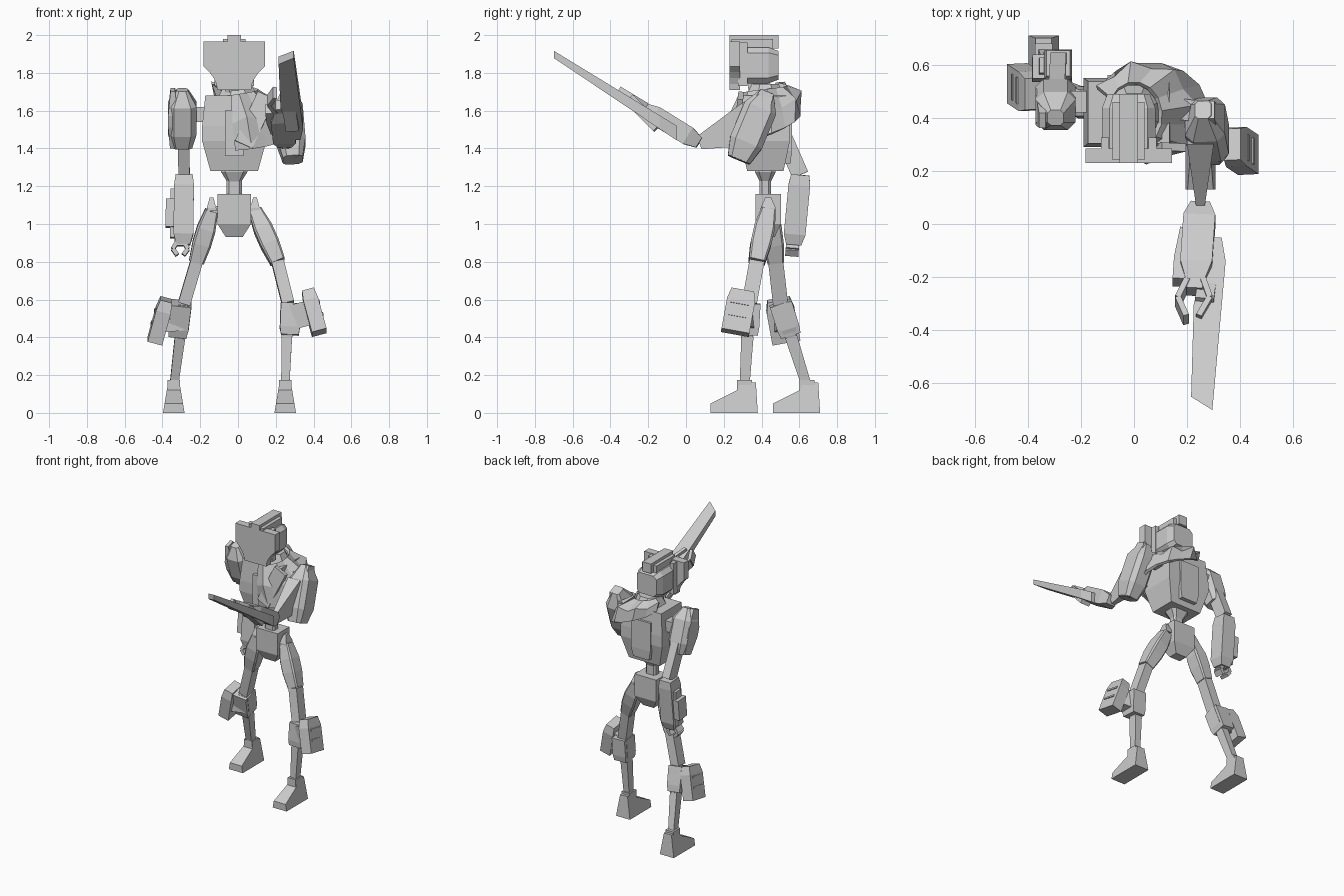
import bpy, bmesh
from math import sin, cos, radians
from mathutils import Vector

cube = bpy.data.objects.get("Cube")
if cube:
    bpy.data.objects.remove(cube, do_unlink=True)

COLOUR = (.6, .6, .6, 1)
grey = bpy.data.materials.new("plain_grey")
grey.use_nodes = True
grey.diffuse_color = COLOUR
grey.node_tree.nodes["Principled BSDF"].inputs["Base Color"].default_value = COLOUR

MIDDLE = -.02  # body centre line in x


def vec(x, y, z):
    return Vector((x, y, z))


def loft(name, rings, solid=True):
    """Skin a row of rings; an open sheet is made when solid is False."""
    bm = bmesh.new()
    rows = [[bm.verts.new(point) for point in ring] for ring in rings]
    count = len(rows[0])
    for lower, upper in zip(rows, rows[1:]):
        for i in range(count if solid else count - 1):
            j = (i + 1) % count
            bm.faces.new((lower[i], lower[j], upper[j], upper[i]))
    if solid:
        bm.faces.new(rows[0])
        bm.faces.new(rows[-1])
    bmesh.ops.recalc_face_normals(bm, faces=bm.faces[:])
    mesh = bpy.data.meshes.new(name)
    bm.to_mesh(mesh)
    bm.free()
    mesh.materials.append(grey)
    part = bpy.data.objects.new(name, mesh)
    bpy.context.collection.objects.link(part)
    return part


def limb(name, tail, head, width, depth, start=1, end=1, ease=.25, cut=0):
    """Bar between two points; its ends scale by start and end over the ease length."""
    axis = (head - tail).normalized()
    side = vec(0, 1, 0) if abs(axis.x) > .8 else vec(1, 0, 0)
    side = (side - axis * side.dot(axis)).normalized()
    front = axis.cross(side)
    scales = {0: start}
    if start != 1:
        scales[ease] = 1
    if end != 1:
        scales[1 - ease] = 1
    scales[1] = end
    rings = []
    for place, scale in sorted(scales.items()):
        w, d = width * scale / 2, depth * scale / 2
        bevel = cut * min(w, d)
        ring = []
        for a, b in ((1, 1), (-1, 1), (-1, -1), (1, -1)):
            corners = [(a * w, b * (d - bevel)), (a * (w - bevel), b * d)]
            if a != b:
                corners.reverse()
            ring += corners if cut else corners[:1]
        centre = tail.lerp(head, place)
        rings.append([centre + side * p + front * q for p, q in ring])
    return loft(name, rings)


def post(name, bottom, top, y, width, depth, x=MIDDLE, **shape):
    """Upright bar."""
    return limb(name, vec(x, y, bottom), vec(x, y, top), width, depth, **shape)


# Head: face plate with coved lower corners, skull, side strips and crest
plate_half = [(.163, 1.965)]
for step in range(5):
    t = step / 4
    plate_half.append((.09 + .073 * (1 - t) ** 2, 1.835 - .125 * t))
outline = [(MIDDLE + x, z) for x, z in plate_half]
outline += [(MIDDLE - x, z) for x, z in reversed(plate_half)]
loft("face_plate", [[(x, y, z) for x, z in outline] for y in (.23, .285)])
limb("skull", vec(MIDDLE, .28, 1.84), vec(MIDDLE, .49, 1.84), .2, .19, end=.8, cut=.3)
for side in (-1, 1):
    post("ear_strip", 1.73, 1.96, .3, .03, .05, x=MIDDLE + side * .09)
post("crest_base", 1.92, 1.98, .35, .12, .22)
post("crest", 1.93, 2, .36, .07, .26)
limb("neck", vec(MIDDLE, .41, 1.62), vec(MIDDLE, .38, 1.77), .1, .12, end=.8, cut=.5)

# Torso, waist and pelvis
post("chest", 1.28, 1.68, .42, .34, .26, start=.74, end=.9, ease=.4)
post("back_plate", 1.32, 1.6, .53, .16, .06, start=.8)
post("chest_plate", 1.36, 1.6, .3, .1, .06)
post("waist", 1.22, 1.29, .42, .14, .11, start=.5, ease=.8, cut=.4)
post("spine", 1.14, 1.25, .42, .08, .06, cut=.4)
post("pelvis", .93, 1.16, .435, .176, .135, start=.5, ease=.3)

# Folded cowl, draped low over the left shoulder
inner, fold, outer = [], [], []
for step in range(12):
    t = step / 11
    turn = radians(260 * t - 110)
    across, along = cos(turn), sin(turn)
    inner.append(vec(.1 * across, .41 + .12 * along, 1.68 + .06 * t))
    outer.append(vec(.06 + .21 * across, .43 + .17 * along, 1.39 + .29 * t ** 1.5))
    bulge = vec(across, along, 1) * (.01 + .03 * (step % 2))
    fold.append(inner[-1].lerp(outer[-1], .55) + bulge)
cowl = loft("cowl", [inner, fold, outer], solid=False)
thickness = cowl.modifiers.new("thickness", "SOLIDIFY")
thickness.thickness = .02
thickness.offset = 0
post("cowl_collar", 1.64, 1.74, .42, .24, .24, x=0, end=.6, ease=1, cut=.6)
limb("cowl_fold", vec(.15, .29, 1.68), vec(.03, .26, 1.42), .1, .03)


def leg(side, name, hip, thigh_end, knee, ankle, plate, lean):
    root = vec(MIDDLE + side * .07, hip.y, hip.z)
    limb(name + "hip_joint", root, hip, .06, .05)
    limb(name + "hip_tab", hip + vec(0, 0, .07), hip, .05, .08, start=.4, ease=.8)
    limb(name + "thigh", hip, thigh_end, .1, .11, start=.7, end=.8, ease=.35, cut=.2)
    limb(name + "lower_thigh", thigh_end, knee, .065, .08)
    calf = knee.lerp(ankle, .4)
    limb(name + "calf", knee, calf, .08, .08, end=.7)
    limb(name + "shin", calf, ankle, .055, .065, end=.8, ease=1)
    shift = vec(side * .015, 0, 0)
    limb(name + "knee_guard", knee + shift, knee.lerp(ankle, .38) + shift, .105, .12, end=.9)

    # Outer plate with a raised slot rim
    limb(name + "plate_mount", knee.lerp(ankle, .18), plate, .09, .13)
    reach = vec(side * .03, lean, -.11)
    limb(name + "knee_plate", plate - reach, plate + reach, .08, .15, start=.8)
    face = plate + vec(side * .036, 0, .01)
    for shift in (-.4, .2):
        limb(name + "slot_rim", face + reach * shift, face + reach * (shift + .12), .016, .1)

    # Foot narrows toward the ankle
    profile = [(-.24, 0), (-.24, .05), (-.1, .12), (-.08, .16), (0, .16), (.01, 0)]
    heel = ankle.y + .06
    loft(name + "foot", [[(ankle.x + k * (.057 - z / 6), heel + y, z) for y, z in profile]
                         for k in (-1, 1)])
    post(name + "ankle_cuff", .1, .175, ankle.y, .065, .08, x=ankle.x)


leg(1, "left_", vec(.09, .435, 1.07), vec(.21, .375, .8), vec(.265, .335, .58),
    vec(.25, .31, .14), vec(.4, .28, .535), -.02)
leg(-1, "right_", vec(-.14, .44, 1.07), vec(-.22, .475, .8), vec(-.285, .5, .58),
    vec(-.34, .64, .14), vec(-.41, .51, .49), .02)


def shoulder(name, root, joint, pad_top, pad_end, depth, outward):
    limb(name + "shoulder_joint", root, joint, .08, .08)
    limb(name + "shoulder_pad", pad_top, pad_end, .15, depth, start=.4, end=.7, cut=.4)
    limb(name + "pad_ridge", pad_top + outward, pad_end + outward, .05, depth * .8,
         start=.5, end=.6, ease=.4)


def hand(name, wrist, reach, spread):
    """Palm plus two bent fingers around an open grip."""
    limb(name + "palm", wrist - reach * .4, wrist + reach * .25, .06, .06)
    for k in (-1, 1):
        bend = vec(k * spread, 0, 0)
        path = [wrist + bend / 2, wrist + bend + reach / 2, wrist + bend * .4 + reach]
        for near, far in zip(path, path[1:]):
            limb(name + "finger", near, far, .022, .07)


# Right arm, hanging
elbow, wrist = vec(-.285, .605, 1.26), vec(-.29, .57, .89)
shoulder("right_", vec(-.15, .46, 1.58), vec(-.29, .46, 1.58),
         vec(-.295, .4, 1.71), vec(-.295, .5, 1.41), .15, vec(-.05, -.01, 0))
limb("right_upper_arm", vec(-.29, .5, 1.5), elbow, .06, .09)
limb("right_forearm", elbow, wrist, .105, .115, start=.85, end=.7, ease=.15)
for name, first, last, thick, deep in (("rail", .2, .9, .03, .06), ("case", .35, .75, .08, .09)):
    offset = vec(-.055, 0, 0)
    limb("right_forearm_" + name, elbow.lerp(wrist, first) + offset,
         elbow.lerp(wrist, last) + offset, thick, deep)
hand("right_", vec(-.305, .565, .9), vec(0, -.005, -.065), .04)

# Left arm, raised forward
elbow, wrist = vec(.25, .07, 1.43), vec(.23, -.22, 1.61)
shoulder("left_", vec(.12, .44, 1.6), vec(.27, .42, 1.6),
         vec(.26, .43, 1.7), vec(.29, .28, 1.34), .18, vec(.03, 0, 0))
limb("left_upper_arm", vec(.25, .34, 1.53), elbow, .1, .24, end=.3, ease=1)
limb("left_forearm", elbow, wrist, .12, .1, start=.6, end=.6, ease=.2)
offset = vec(-.06, 0, 0)
limb("left_forearm_rail", elbow.lerp(wrist, .3) + offset, wrist + offset, .05, .06, start=.4, ease=.6)
hand("left_", wrist, vec(-.01, -.14, .085), .06)

# Blade on the outside of the left forearm, with a slanted tip
blade = [(.3, -.05), (.33, -.05), (.345, -.14), (.295, -.7), (.215, -.65), (.225, -.3)]
under = [vec(x, y, 1.41 - .67 * y) for x, y in blade]
loft("blade", [under, [p + vec(0, 0, .08 + .06 * p.y) for p in under]])
limb("blade_mount", under[1].lerp(under[5], .4), under[5] + vec(.04, 0, .05), .07, .06)
